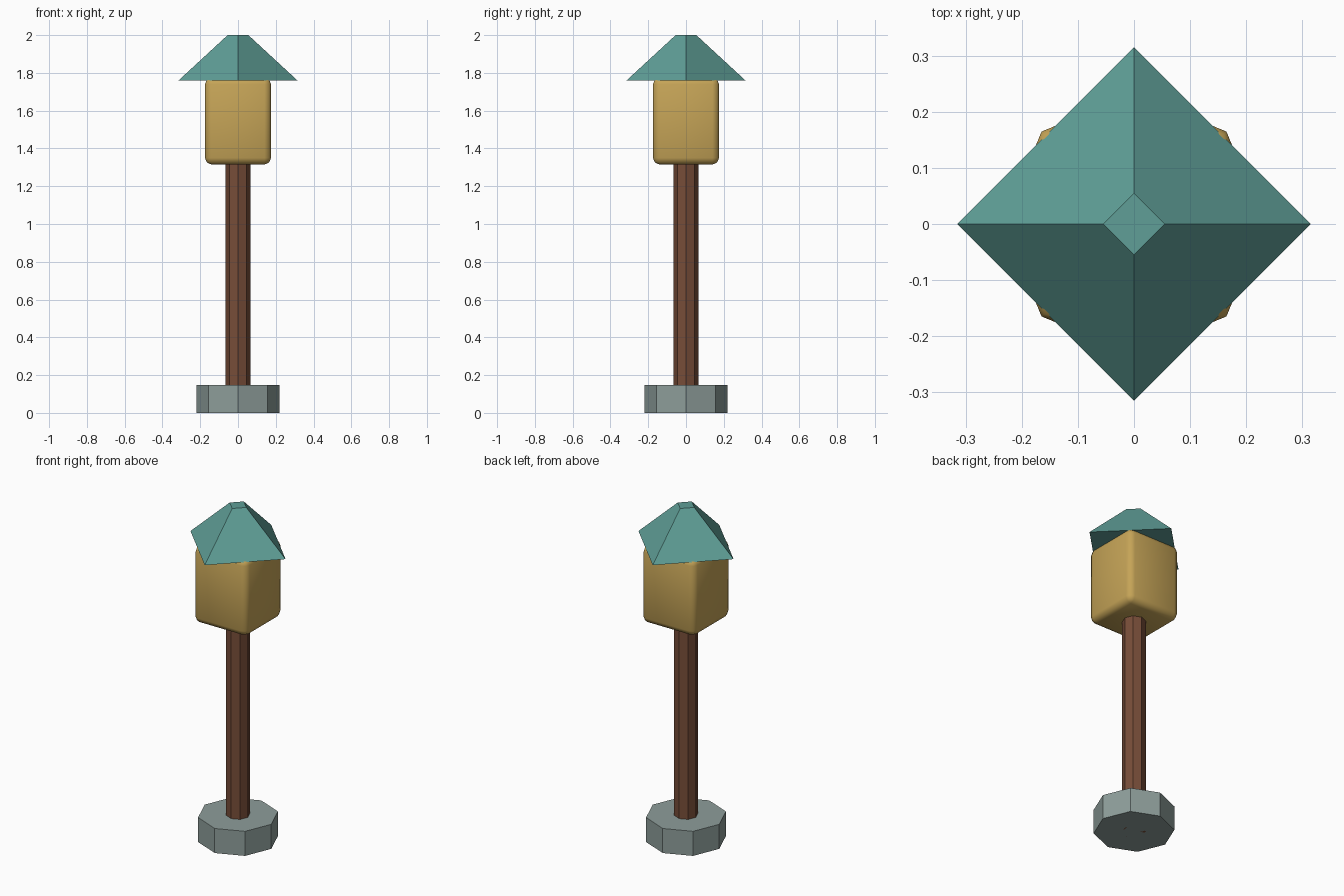
import bpy
import math

if "Cube" in bpy.data.objects:
    bpy.data.objects.remove(bpy.data.objects["Cube"])


def material(name, rgb):
    m = bpy.data.materials.new(name)
    m.diffuse_color = (*rgb, 1.0)
    m.use_nodes = True
    m.node_tree.nodes["Principled BSDF"].inputs["Base Color"].default_value = m.diffuse_color
    return m


STONE = material("grey_stone", (0.27, 0.34, 0.325))
WOOD = material("brown_wood", (0.185, 0.074, 0.04))
GLOW = material("warm_yellow", (0.56, 0.37, 0.095))
COPPER = material("teal_metal", (0.115, 0.345, 0.31))


def prism(name, sides, r_low, r_high, z_low, z_high, mat):
    """Upright flat-sided prism or frustum with a corner on the x axis."""
    bpy.ops.mesh.primitive_cone_add(
        vertices=sides, radius1=r_low, radius2=r_high,
        depth=z_high - z_low, location=(0, 0, (z_low + z_high) / 2))
    ob = bpy.context.object
    ob.name = name
    ob.data.materials.append(mat)
    return ob


# Octagonal foot and post
prism("base", 8, 0.22, 0.22, 0.0, 0.147, STONE)
prism("post", 8, 0.065, 0.065, 0.0, 1.325, WOOD)

# Rounded lantern box
bpy.ops.mesh.primitive_cube_add(size=1, location=(0, 0, 1.545))
lantern = bpy.context.object
lantern.name = "lantern_box"
lantern.scale = (0.35, 0.35, 0.46)
bpy.ops.object.transform_apply(location=False, rotation=False, scale=True)
lantern.data.materials.append(GLOW)
bevel = lantern.modifiers.new("rounded_edges", 'BEVEL')
bevel.width = 0.035
bevel.segments = 2
bpy.ops.object.modifier_apply(modifier=bevel.name)
bpy.ops.object.shade_smooth_by_angle(angle=math.radians(50))

# Four-sided roof with a small flat top, turned 45 degrees to the box
prism("roof", 4, 0.315, 0.055, 1.76, 2.0, COPPER)
